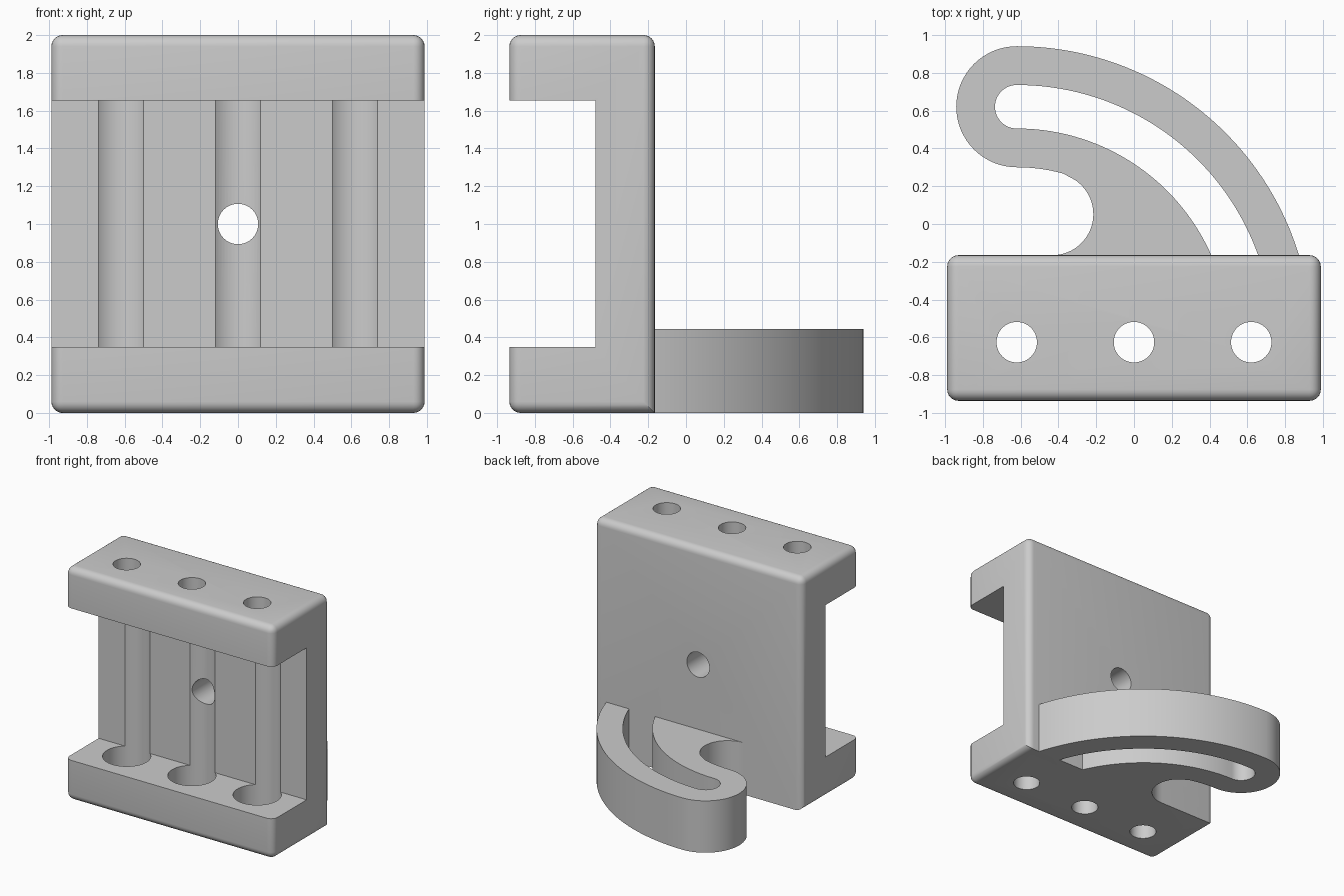
import bpy, bmesh, math
from mathutils import Matrix

scene = bpy.context.scene
if "Cube" in bpy.data.objects:
    bpy.data.objects.remove(bpy.data.objects["Cube"], do_unlink=True)

grey = bpy.data.materials.new("plain grey")
grey.use_nodes = True
grey.diffuse_color = (0.6, 0.6, 0.6, 1)
grey.node_tree.nodes["Principled BSDF"].inputs["Base Color"].default_value = grey.diffuse_color

FRONT, BACK, HALF_W, HEIGHT = -0.935, -0.165, 0.988, 2.0
WEB, LOW, HIGH = -0.48, 0.35, 1.655      # web front face and shelf inner faces
BORE_X, BORE_Y = 0.62, -0.625
BORE_R, POCKET_R, POCKET_DEPTH = 0.107, 0.188, 0.2


def make_object(name, bm):
    bmesh.ops.recalc_face_normals(bm, faces=bm.faces)
    mesh = bpy.data.meshes.new(name)
    bm.to_mesh(mesh)
    bm.free()
    obj = bpy.data.objects.new(name, mesh)
    scene.collection.objects.link(obj)
    mesh.materials.append(grey)
    return obj


def box(name, lo, hi, bevel=0):
    bm = bmesh.new()
    bmesh.ops.create_cube(bm, size=1)
    for v in bm.verts:
        v.co = [(a + b) / 2 + c * (b - a) for a, b, c in zip(lo, hi, v.co)]
    if bevel:
        # every edge is rounded except the lower back one, where the arm sits flush
        edges = [e for e in bm.edges
                 if not all(v.co.z < lo[2] + 0.01 and v.co.y > hi[1] - 0.01 for v in e.verts)]
        bmesh.ops.bevel(bm, geom=edges, offset=bevel, segments=6, profile=0.5,
                        affect='EDGES', clamp_overlap=True)
    return make_object(name, bm)


def cylinder(name, radius, depth, center, along_y=False):
    bm = bmesh.new()
    place = Matrix.Translation(center)
    if along_y:
        place = place @ Matrix.Rotation(math.pi / 2, 4, 'X')
    bmesh.ops.create_cone(bm, cap_ends=True, segments=64, radius1=radius,
                          radius2=radius, depth=depth, matrix=place)
    return make_object(name, bm)


def smooth(obj):
    bpy.ops.object.select_all(action='DESELECT')
    obj.select_set(True)
    bpy.context.view_layer.objects.active = obj
    bpy.ops.object.shade_smooth_by_angle(angle=math.radians(30))


# Channel-shaped body with its cutters
body = box("channel_body", (-HALF_W, FRONT, 0), (HALF_W, BACK, HEIGHT), bevel=0.06)
cutters = [box("channel_cutter", (-1.5, -1.5, LOW), (1.5, WEB, HIGH)),
           cylinder("centre_hole_cutter", BORE_R, 1, (0, -0.4, 1), along_y=True)]
for x in (-BORE_X, 0, BORE_X):
    cutters.append(cylinder("bore_cutter", BORE_R, 3, (x, BORE_Y, 1)))
    cutters.append(cylinder("pocket_cutter", POCKET_R, HIGH - LOW + 2 * POCKET_DEPTH,
                            (x, BORE_Y, (LOW + HIGH) / 2)))
for cutter in cutters:
    cutter.hide_render = True
    mod = body.modifiers.new(cutter.name, 'BOOLEAN')
    mod.operation = 'DIFFERENCE'
    mod.solver = 'EXACT'
    mod.object = cutter
bpy.context.view_layer.update()
cut_mesh = bpy.data.meshes.new_from_object(
    body.evaluated_get(bpy.context.evaluated_depsgraph_get()))
body.modifiers.clear()
body.data = cut_mesh
for cutter in cutters:
    bpy.data.objects.remove(cutter, do_unlink=True)
smooth(body)

# Curved slotted arm, swept about a pivot on one bore
PIVOT = (-0.62, -0.62)
OUTER, SLOT_OUT, SLOT_IN, INNER = 1.56, 1.355, 1.125, 0.92
FILLET_R = 0.217


def arc(center, radius, start, end, steps):
    return [(center[0] + radius * math.cos(start + (end - start) * i / steps),
             center[1] + radius * math.sin(start + (end - start) * i / steps))
            for i in range(steps + 1)]


def wall_angle(radius):
    return math.asin((BACK - PIVOT[1]) / radius)


top = math.pi / 2
tip = (PIVOT[0], PIVOT[1] + (OUTER + INNER) / 2)
fillet = (-0.432, BACK + FILLET_R)
blend = math.atan2(fillet[1] - PIVOT[1], fillet[0] - PIVOT[0])
outline = arc(PIVOT, OUTER, wall_angle(OUTER), top, 40)
outline += arc(tip, (OUTER - INNER) / 2, top, 3 * top, 32)[1:]
outline += arc(PIVOT, INNER, top, blend, 10)[1:]
outline += arc(fillet, FILLET_R, blend, -top, 24)[1:]
outline += arc(PIVOT, SLOT_IN, wall_angle(SLOT_IN), top, 36)
outline += arc(tip, (SLOT_OUT - SLOT_IN) / 2, 3 * top, top, 24)[1:]
outline += arc(PIVOT, SLOT_OUT, top, wall_angle(SLOT_OUT), 36)[1:]

bm = bmesh.new()
face = bm.faces.new([bm.verts.new((x, y, 0)) for x, y in outline])
lifted = bmesh.ops.extrude_face_region(bm, geom=[face], use_keep_orig=True)["geom"]
for v in lifted:
    if isinstance(v, bmesh.types.BMVert):
        v.co.z = 0.445
bmesh.ops.triangulate(bm, faces=[f for f in bm.faces if len(f.verts) > 4])
smooth(make_object("slotted_arm", bm))
